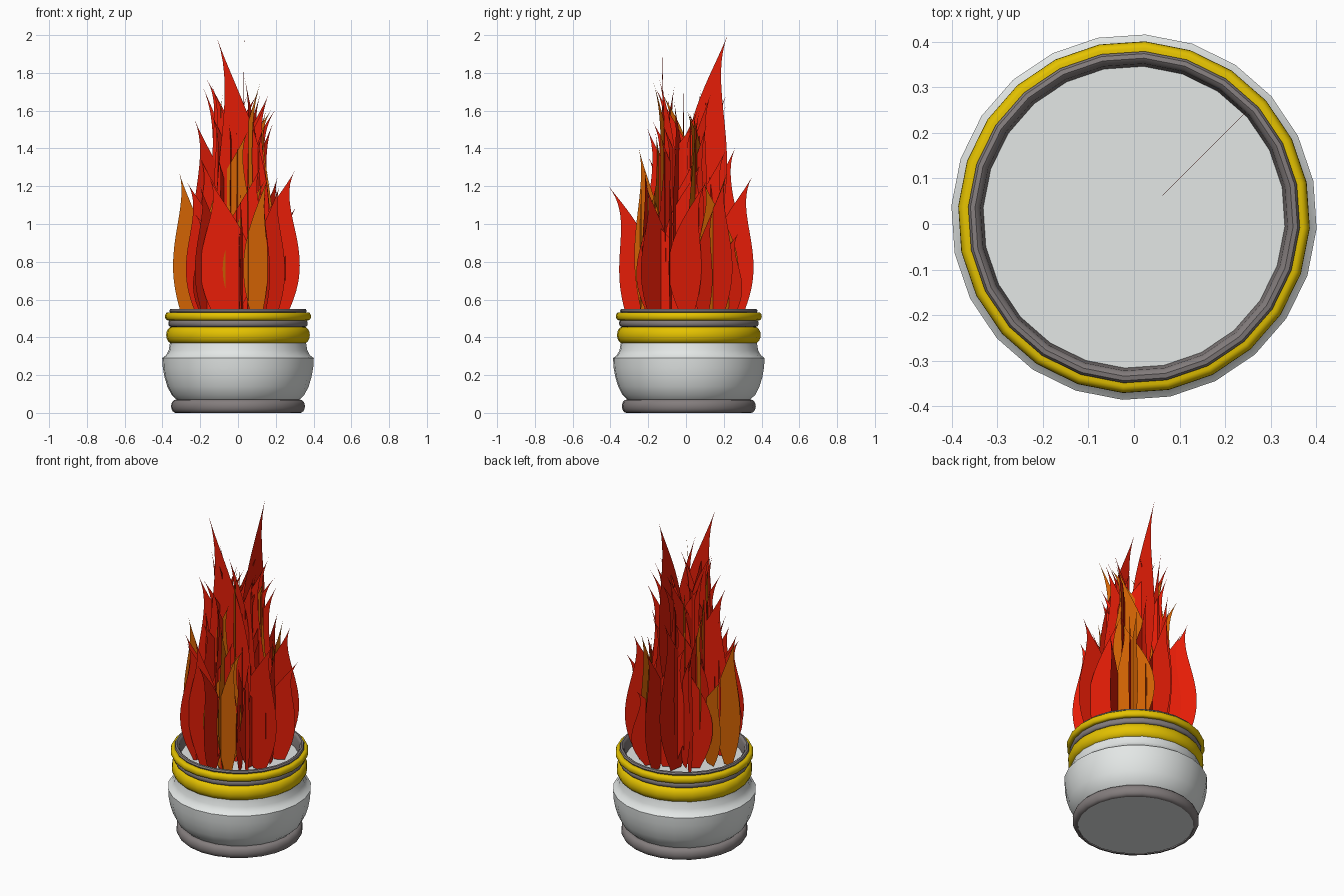
import bpy, bmesh, math, random

if "Cube" in bpy.data.objects:
    bpy.data.objects.remove(bpy.data.objects["Cube"])

random.seed(5)
CY = 0.015          # the bowl's axis sits slightly behind the origin
SIDES = 24


def mat(name, rgb):
    m = bpy.data.materials.new(name)
    m.diffuse_color = (*rgb, 1)
    m.use_nodes = True
    m.node_tree.nodes["Principled BSDF"].inputs["Base Color"].default_value = m.diffuse_color
    return m


STONE = mat("light_grey", (0.78, 0.81, 0.80))
DARK = mat("dark_grey", (0.23, 0.205, 0.205))
GOLD = mat("gold", (0.78, 0.54, 0.0))
RED = mat("flame_red", (0.78, 0.012, 0.002))
ORANGE = mat("flame_orange", (0.65, 0.125, 0.001))


def finish(bm, name, material):
    me = bpy.data.meshes.new(name)
    bm.to_mesh(me)
    bm.free()
    me.materials.append(material)
    ob = bpy.data.objects.new(name, me)
    bpy.context.collection.objects.link(ob)
    return ob


def lathe(name, profile, material):
    """Revolve (radius, height) points, listed bottom to top on the outside."""
    bm = bmesh.new()
    rings = []
    for k in range(SIDES):
        a = math.radians(11.4) + 2 * math.pi * k / SIDES
        rings.append([bm.verts.new((r * math.cos(a), CY + r * math.sin(a), z))
                      for r, z in profile])
    for k in range(SIDES):
        a, b = rings[k], rings[(k + 1) % SIDES]
        for i in range(len(profile) - 1):
            bm.faces.new((a[i], b[i], b[i + 1], a[i + 1]))
    bmesh.ops.remove_doubles(bm, verts=bm.verts, dist=1e-5)
    ob = finish(bm, name, material)
    bpy.ops.object.select_all(action='DESELECT')
    ob.select_set(True)
    bpy.context.view_layer.objects.active = ob
    bpy.ops.object.shade_smooth_by_angle(angle=math.radians(38))


def band(name, r_in, r_out, z0, z1, material):
    """Rounded moulding: half-ellipse bulge between two heights."""
    pts = [(r_in, z0)]
    for i in range(9):
        a = -math.pi / 2 + math.pi * i / 8
        d = (z1 - z0) / 2
        pts.append((r_out - d * 0.7 + d * 0.7 * math.cos(a), (z0 + z1) / 2 + d * math.sin(a)))
    lathe(name, pts + [(r_in, z1)], material)


# Bowl
lathe("bowl_body", [(0, 0.004), (0.325, 0.004), (0.325, 0.07), (0.352, 0.095), (0.375, 0.14),
                    (0.39, 0.19), (0.399, 0.24), (0.402, 0.29), (0.382, 0.305), (0.368, 0.33),
                    (0.36, 0.375)], STONE)
band("base_ring", 0.325, 0.355, 0.0, 0.07, DARK)
band("wide_gold_band", 0.355, 0.381, 0.368, 0.456, GOLD)
band("neck_band", 0.355, 0.37, 0.456, 0.492, DARK)
band("rim_gold_band", 0.355, 0.387, 0.49, 0.532, GOLD)
lathe("rim", [(0.355, 0.53), (0.361, 0.532), (0.365, 0.54), (0.36, 0.549), (0.35, 0.551),
              (0.342, 0.545), (0.338, 0.535), (0.332, 0.475)], DARK)
lathe("bowl_floor", [(0.333, 0.475), (0, 0.475)], STONE)


# Flames: flat upright leaves, full in the middle, with a curling horn-like tip
def flame(name, x, y, z0, top, width, angle, tip, material):
    bm = bmesh.new()
    ca, sa = math.cos(math.radians(angle)), math.sin(math.radians(angle))
    n, rows = 24, []

    def vert(u, t):
        return bm.verts.new((x + u * ca, y + u * sa, z0 + (top - z0) * t))

    for i in range(n):
        t = i / n
        half = width / 2 * 7.0 * (t + 0.12) ** 1.5 * (1 - t) ** 1.9
        mid = tip * (1.5 * t ** 3.2 - 0.5 * t)
        rows.append((vert(mid - half, t), vert(mid + half, t)))
    for (a, b), (c, d) in zip(rows, rows[1:]):
        bm.faces.new((a, b, d, c))
    bm.faces.new((*rows[-1], vert(tip, 1)))
    finish(bm, name, material)


# Main flames that set the outline: x, y, base, top, width, plane angle, tip offset, colour
main = [
    (0.01, -0.12, 0.5, 1.98, 0.28, 4, -0.12, RED),
    (0.03, 0.12, 0.9, 2.0, 0.22, 88, 0.10, RED),
    (-0.26, -0.04, 0.48, 1.27, 0.18, 0, -0.05, ORANGE),
    (-0.17, -0.12, 0.48, 1.22, 0.24, 10, -0.10, RED),
    (0.20, -0.08, 0.48, 1.28, 0.28, -5, 0.10, RED),
    (0.10, -0.24, 0.48, 1.25, 0.13, 5, 0.06, ORANGE),
    (-0.07, -0.22, 0.48, 1.24, 0.28, -8, -0.08, RED),
    (0.04, -0.2, 0.48, 1.3, 0.28, -15, 0.08, RED),
    (0.02, -0.28, 0.48, 1.2, 0.18, 85, -0.13, RED),
    (0.05, -0.2, 0.48, 1.4, 0.16, 95, -0.05, ORANGE),
    (0.03, 0.25, 0.48, 1.25, 0.24, 90, 0.10, RED),
    (0.14, 0.16, 0.48, 1.28, 0.14, 75, 0.06, ORANGE),
    (-0.05, 0.17, 0.48, 1.4, 0.28, 80, 0.09, RED),
    (0.16, 0.16, 0.48, 1.25, 0.26, 45, 0.07, RED),
    (-0.15, 0.18, 0.48, 1.28, 0.26, 135, 0.07, RED),
    (0.17, -0.16, 0.48, 1.2, 0.24, -45, 0.07, RED),
    (-0.15, -0.16, 0.48, 1.2, 0.24, -135, 0.07, RED),
    (0.03, 0.02, 0.48, 1.68, 0.32, 2, 0.13, RED),
    (-0.02, -0.02, 0.48, 1.72, 0.32, 90, -0.14, RED),
    (0.06, -0.03, 0.6, 1.66, 0.26, -20, 0.10, RED),
    (-0.06, 0.1, 0.6, 1.68, 0.26, 70, 0.12, RED),
]
for i, spec in enumerate(main):
    flame(f"main_flame_{i + 1}", *spec)

# Filler flames in tiers: count, ring radius, base range, top range, width range
tiers = [
    (15, 0.22, (0.48, 0.5), (0.95, 1.25), (0.18, 0.27)),
    (17, 0.14, (0.48, 0.7), (1.3, 1.6), (0.18, 0.27)),
    (21, 0.11, (0.8, 1.15), (1.5, 1.8), (0.08, 0.16)),
]
for level, (count, rad, base, top, wid) in enumerate(tiers):
    for i in range(count):
        a = 360 * (i + random.uniform(-0.3, 0.3)) / count
        r = rad * random.uniform(0.75, 1.1)
        # alternate radial planes, with the tip curling outward, and tangent planes
        turn = (0 if i % 2 else 90) + random.uniform(-25, 25)
        tip = random.uniform(0.06, 0.11) * (1 if i % 2 or i % 4 == 0 else -1)
        flame(f"filler_flame_{level + 1}_{i + 1}",
              r * math.cos(math.radians(a)), r * math.sin(math.radians(a)),
              random.uniform(*base), random.uniform(*top), random.uniform(*wid),
              a + turn, tip, ORANGE if i % 5 == 2 else RED)
